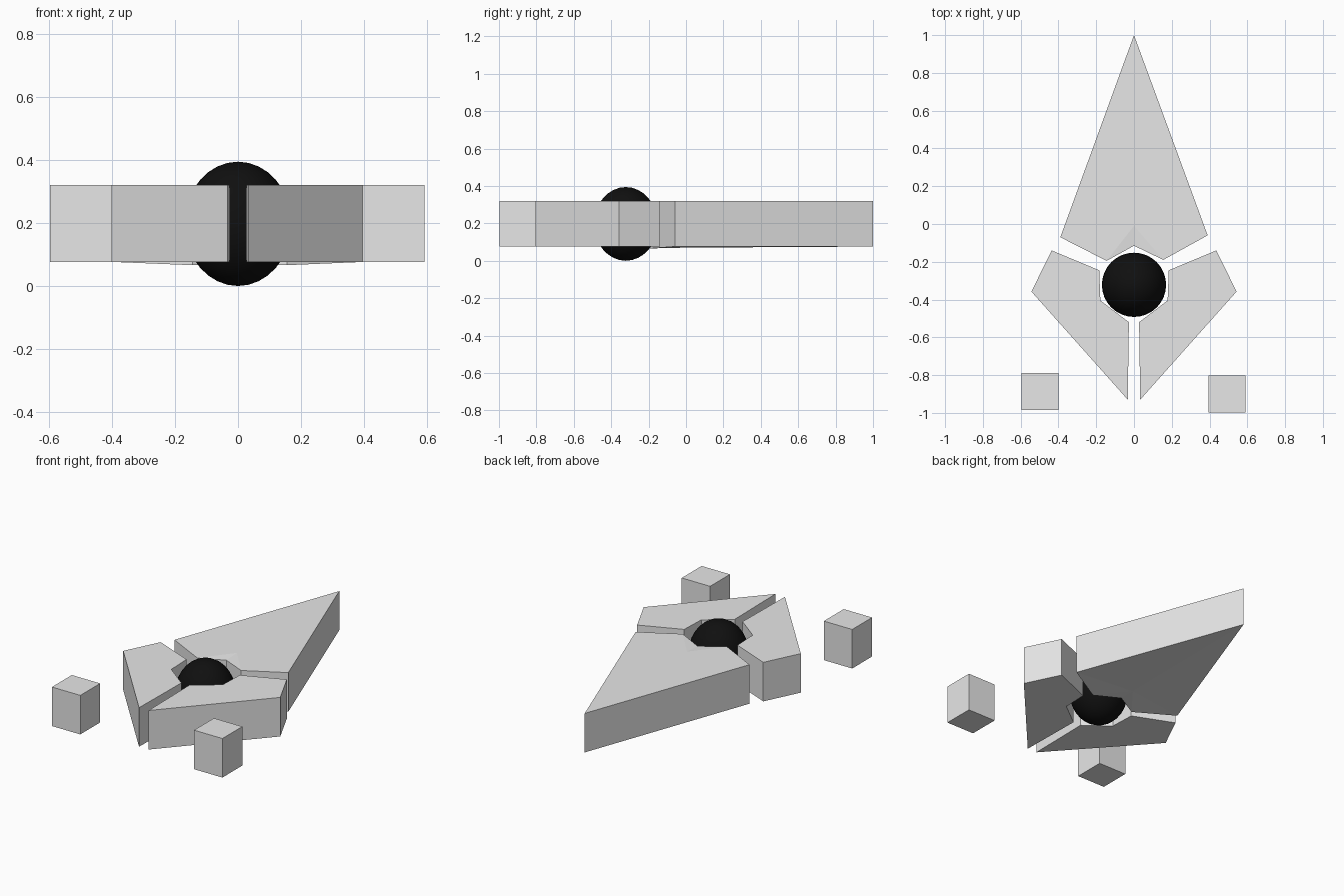
import bpy, bmesh

cube = bpy.data.objects.get("Cube")
if cube:
    bpy.data.objects.remove(cube, do_unlink=True)

LOW, HIGH = 0.076, 0.32


def material(name, value):
    mat = bpy.data.materials.new(name)
    mat.use_nodes = True
    colour = (value, value, value, 1)
    mat.diffuse_color = colour
    mat.node_tree.nodes["Principled BSDF"].inputs["Base Color"].default_value = colour
    return mat


grey = material("light grey", 0.8)
black = material("black", 0.005)


def finish(name, bm, mat):
    bmesh.ops.recalc_face_normals(bm, faces=bm.faces)
    mesh = bpy.data.meshes.new(name)
    bm.to_mesh(mesh)
    bm.free()
    mesh.materials.append(mat)
    obj = bpy.data.objects.new(name, mesh)
    bpy.context.collection.objects.link(obj)
    return obj


def slab(name, outline):
    """Extrude a flat outline between the common bottom and top."""
    bm = bmesh.new()
    face = bm.faces.new([bm.verts.new((x, y, LOW)) for x, y in outline])
    new = bmesh.ops.extrude_face_region(bm, geom=[face], use_keep_orig=True)["geom"]
    verts = [v for v in new if isinstance(v, bmesh.types.BMVert)]
    bmesh.ops.translate(bm, verts=verts, vec=(0, 0, HIGH - LOW))
    return finish(name, bm, grey)


def hub_slab(name, outline, hub):
    """Slab with uneven caps that fan out from a hub; points are x, y, bottom, top."""
    bm = bmesh.new()
    low = [bm.verts.new((x, y, b)) for x, y, b, t in outline]
    high = [bm.verts.new((x, y, t)) for x, y, b, t in outline]
    x, y, b, t = hub
    low_hub, high_hub = bm.verts.new((x, y, b)), bm.verts.new((x, y, t))
    for i in range(len(outline)):
        j = (i + 1) % len(outline)
        bm.faces.new((low[i], low[j], high[j], high[i]))
        bm.faces.new((low_hub, low[j], low[i]))
        bm.faces.new((high_hub, high[i], high[j]))
    return finish(name, bm, grey)


# Long rear wedge, notched around the ball and sagging slightly at the notch
hub_slab("rear_wedge", [
    (0, 1.0, LOW, HIGH), (-0.39, -0.07, LOW, HIGH), (-0.145, -0.195, 0.066, HIGH),
    (0, -0.115, 0.07, 0.314), (0.155, -0.19, 0.066, HIGH), (0.39, -0.06, LOW, HIGH),
], (0, -0.01, 0.07, HIGH))

# Pair of front wedges with a narrow gap between them
front = [(0.436, -0.14), (0.543, -0.358), (0.033, -0.93),
         (0.027, -0.52), (0.178, -0.405), (0.184, -0.245)]
for side, sign in (("left", 1), ("right", -1)):
    slab("front_wedge_" + side, [(sign * x, y) for x, y in front])

# Detached square blocks ahead of the wedges
for side, x, y in (("left", 0.493, -0.9), ("right", -0.498, -0.888)):
    r = 0.098
    slab("block_" + side, [(x - r, y - r), (x + r, y - r), (x + r, y + r), (x - r, y + r)])

# Central ball, slightly taller than wide
bm = bmesh.new()
bmesh.ops.create_uvsphere(bm, u_segments=32, v_segments=16, radius=1)
ball = finish("ball", bm, black)
ball.scale = (0.17, 0.17, 0.197)
ball.location = (0, -0.322, 0.197)
for polygon in ball.data.polygons:
    polygon.use_smooth = True
